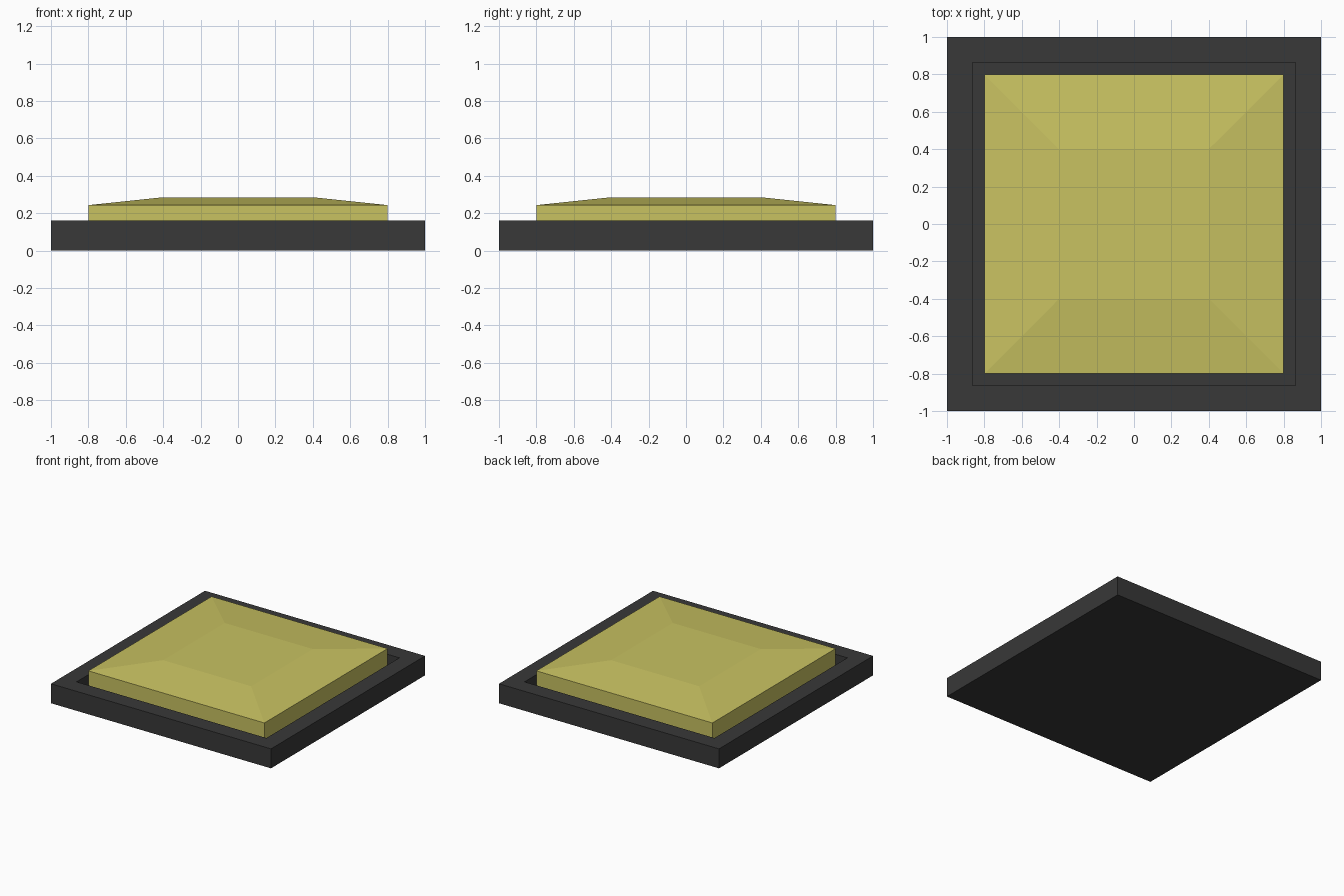
import bpy, bmesh

if "Cube" in bpy.data.objects:
    bpy.data.objects.remove(bpy.data.objects["Cube"])

def material(name, rgb):
    m = bpy.data.materials.new(name)
    m.diffuse_color = (*rgb, 1)
    m.use_nodes = True
    m.node_tree.nodes["Principled BSDF"].inputs["Base Color"].default_value = m.diffuse_color
    return m

def stacked_squares(name, rings, mat):
    """Closed solid through square rings given as (half width, z)."""
    bm = bmesh.new()
    loops = []
    for h, z in rings:
        loops.append([bm.verts.new((sx * h, sy * h, z))
                      for sx, sy in ((-1, -1), (1, -1), (1, 1), (-1, 1))])
    for a, b in zip(loops, loops[1:]):
        for i in range(4):
            j = (i + 1) % 4
            bm.faces.new((a[i], a[j], b[j], b[i]))
    bm.faces.new(loops[0][::-1])
    bm.faces.new(loops[-1])
    bmesh.ops.recalc_face_normals(bm, faces=bm.faces[:])
    me = bpy.data.meshes.new(name)
    bm.to_mesh(me)
    bm.free()
    ob = bpy.data.objects.new(name, me)
    me.materials.append(mat)
    bpy.context.collection.objects.link(ob)
    return ob

FLOOR = 0.06  # bottom of the recess in the frame

# Dark tray: outer walls, flat rim, inner walls and recess floor
stacked_squares("base_frame",
                [(1, 0), (1, 0.16), (0.863, 0.16), (0.863, FLOOR)],
                material("dark_grey", (0.04, 0.04, 0.04)))

# Yellow pad with a shallow chamfered top
stacked_squares("button_pad",
                [(0.8, FLOOR), (0.8, 0.243), (0.4, 0.285)],
                material("yellow", (0.58, 0.54, 0.12)))
